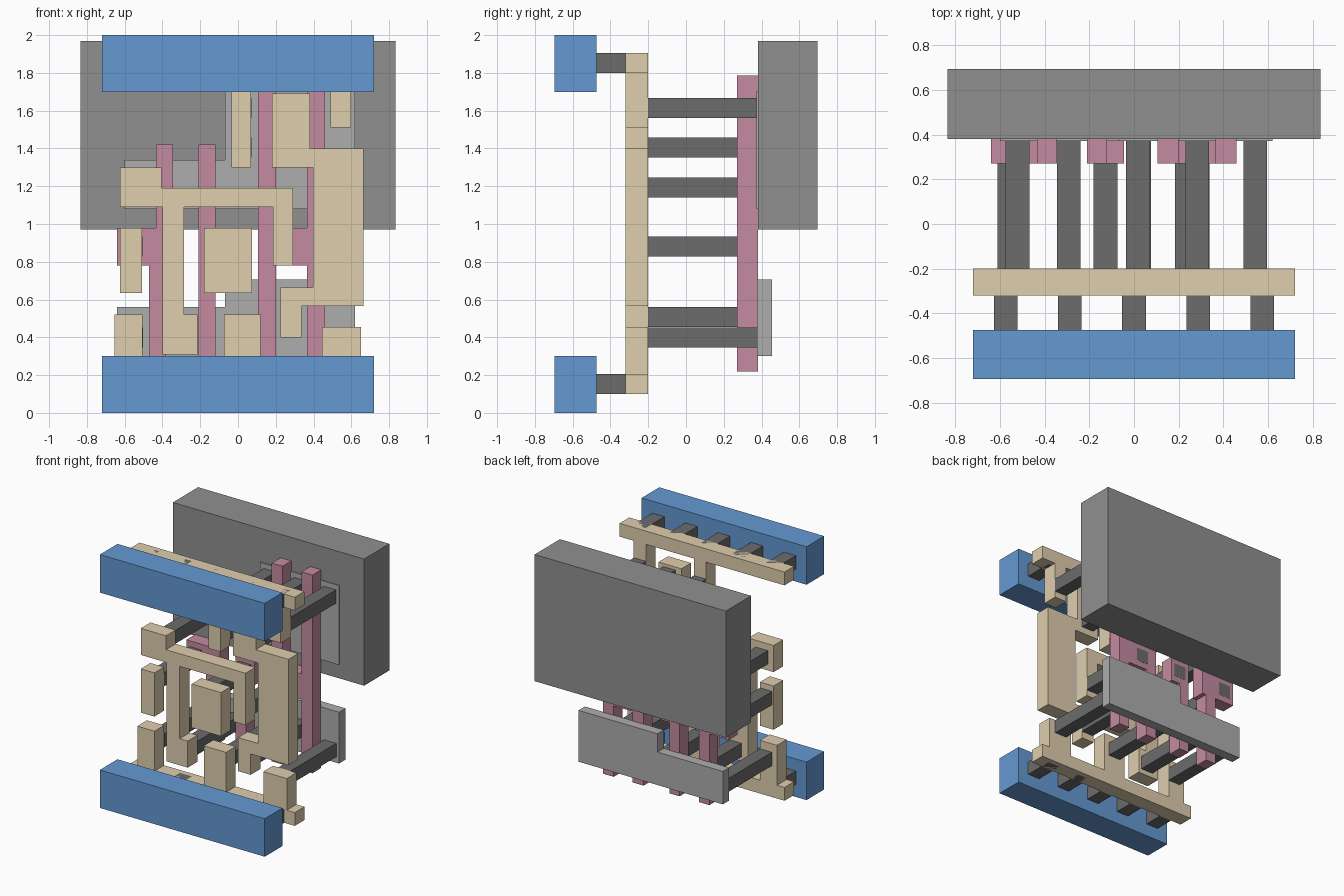
import bpy, bmesh


def material(name, rgb):
    m = bpy.data.materials.new(name)
    m.diffuse_color = (*rgb, 1)
    return m


BLUE = material("blue", (0.13, 0.32, 0.65))
SAND = material("sand", (0.74, 0.62, 0.42))
PINK = material("pink", (0.55, 0.26, 0.35))
DARK = material("dark_grey", (0.15, 0.15, 0.15))
GREY = material("mid_grey", (0.28, 0.28, 0.28))
LIGHT = material("light_grey", (0.42, 0.42, 0.42))


def plate(name, outline, y0, y1, mat):
    """Extrude an x-z outline from y0 to y1."""
    bm = bmesh.new()
    face = bm.faces.new([bm.verts.new((x, y0, z)) for x, z in outline])
    ext = bmesh.ops.extrude_face_region(bm, geom=[face])
    moved = [g for g in ext["geom"] if isinstance(g, bmesh.types.BMVert)]
    bmesh.ops.translate(bm, verts=moved, vec=(0, y1 - y0, 0))
    bmesh.ops.recalc_face_normals(bm, faces=bm.faces)
    mesh = bpy.data.meshes.new(name)
    bm.to_mesh(mesh)
    bm.free()
    mesh.materials.append(mat)
    ob = bpy.data.objects.new(name, mesh)
    bpy.context.collection.objects.link(ob)
    return ob


def rect(x0, x1, z0, z1):
    return [(x0, z0), (x1, z0), (x1, z1), (x0, z1)]


# Back block and the two stepped slabs
plate("back_block", rect(-0.835, 0.835, 0.97, 1.97), 0.38, 0.695, GREY)
plate("upper_slab", [(-0.6, 1.08), (0.62, 1.08), (0.62, 1.705), (-0.07, 1.705),
                     (-0.07, 1.34), (-0.6, 1.34)], 0.372, 0.455, LIGHT)
plate("lower_slab", [(-0.64, 0.3), (0.62, 0.3), (0.62, 0.705), (-0.07, 0.705),
                     (-0.07, 0.56), (-0.64, 0.56)], 0.375, 0.455, LIGHT)

# Pink gate strips with side pads
PY = (0.27, 0.38)
plate("gate_left", [(-0.47, 0.22), (-0.38, 0.22), (-0.38, 0.78), (-0.345, 0.78),
                    (-0.345, 1.42), (-0.435, 1.42), (-0.435, 0.98), (-0.64, 0.98),
                    (-0.64, 0.78), (-0.47, 0.78)], *PY, PINK)
plate("gate_middle", [(-0.21, 0.22), (-0.12, 0.22), (-0.12, 0.78), (-0.045, 0.78),
                      (-0.045, 0.98), (-0.12, 0.98), (-0.12, 1.42), (-0.21, 1.42)], *PY, PINK)
plate("gate_right", [(0.105, 0.22), (0.2, 0.22), (0.2, 0.78), (0.365, 0.78),
                     (0.365, 0.22), (0.46, 0.22), (0.46, 1.785), (0.365, 1.785),
                     (0.365, 0.98), (0.2, 0.98), (0.2, 1.785), (0.105, 1.785)], *PY, PINK)

# Sand coloured wiring layer
SY = (-0.32, -0.2)
plate("bottom_comb", [(-0.72, 0.1), (0.72, 0.1), (0.72, 0.205), (0.65, 0.205),
                      (0.65, 0.455), (0.445, 0.455), (0.445, 0.205), (0.12, 0.205),
                      (0.12, 0.52), (-0.075, 0.52), (-0.075, 0.205), (-0.505, 0.205),
                      (-0.505, 0.52), (-0.655, 0.52), (-0.655, 0.205), (-0.72, 0.205)],
      *SY, SAND)
plate("top_comb", [(-0.72, 1.8), (-0.035, 1.8), (-0.035, 1.3), (0.07, 1.3), (0.07, 1.8),
                   (0.49, 1.8), (0.49, 1.51), (0.597, 1.51), (0.597, 1.8), (0.72, 1.8),
                   (0.72, 1.905), (-0.72, 1.905)], *SY, SAND)
plate("right_wire", [(0.18, 1.69), (0.38, 1.69), (0.38, 1.4), (0.665, 1.4), (0.665, 0.565),
                     (0.335, 0.565), (0.335, 0.4), (0.225, 0.4), (0.225, 0.665),
                     (0.397, 0.665), (0.397, 1.3), (0.18, 1.3)], *SY, SAND)
plate("left_wire", [(-0.625, 1.3), (-0.405, 1.3), (-0.405, 1.19), (0.29, 1.19), (0.29, 0.78),
                    (0.185, 0.78), (0.185, 1.09), (-0.285, 1.09), (-0.285, 0.52),
                    (-0.215, 0.52), (-0.215, 0.31), (-0.4, 0.31), (-0.4, 1.09),
                    (-0.625, 1.09)], *SY, SAND)
plate("left_pad", rect(-0.625, -0.507, 0.635, 0.98), *SY, SAND)
plate("middle_pad", rect(-0.18, 0.075, 0.635, 0.98), *SY, SAND)

# Long posts joining the wiring to the gates and slabs: left x, bottom z
posts = [(-0.035, 1.56), (0.23, 1.56), (0.49, 1.56), (-0.035, 1.352), (0.23, 1.352),
         (-0.575, 1.14), (-0.612, 0.828), (-0.181, 0.828), (0.184, 0.828),
         (0.231, 0.455), (-0.61, 0.347), (-0.345, 0.347), (-0.03, 0.347), (0.49, 0.347)]
for x, z in posts:
    plate("long_post", rect(x, x + 0.106, z, z + 0.106), -0.2, 0.381, DARK)

# Front rails and their short posts
for z, pz in ((0, 0.1), (1.7, 1.8)):
    plate("front_rail", rect(-0.72, 0.72, z, z + 0.3), -0.695, -0.475, BLUE)
    for i in range(-2, 3):
        x = i * 0.287
        plate("short_post", rect(x - 0.053, x + 0.053, pz, pz + 0.105), -0.475, -0.24, DARK)
